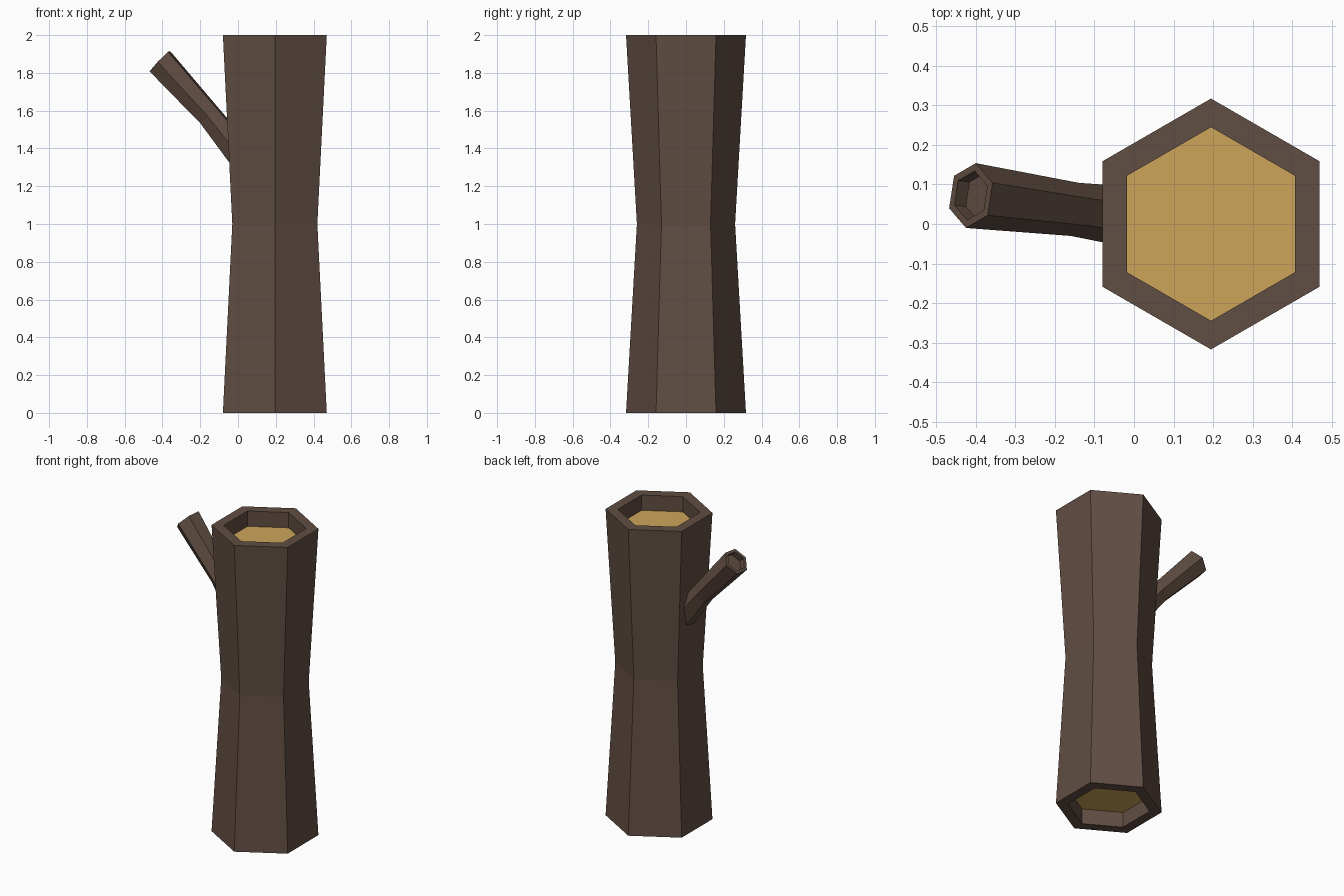
import bpy, bmesh, math
from mathutils import Vector

if "Cube" in bpy.data.objects:
    bpy.data.objects.remove(bpy.data.objects["Cube"])


def material(name, rgb):
    m = bpy.data.materials.new(name)
    m.diffuse_color = (*rgb, 1.0)
    m.use_nodes = True
    m.node_tree.nodes["Principled BSDF"].inputs["Base Color"].default_value = m.diffuse_color
    return m


BARK = material("bark_brown", (0.119, 0.0762, 0.0561))
WOOD = material("cut_wood_tan", (0.610, 0.376, 0.105))
SIDES = 6


def hex_ring(center, normal, ref, radius):
    """Six points around center, first one towards ref, in the plane of normal."""
    n = Vector(normal).normalized()
    u = Vector(ref)
    u = (u - n * u.dot(n)).normalized()
    v = n.cross(u)
    steps = [2 * math.pi * k / SIDES for k in range(SIDES)]
    return [Vector(center) + radius * (u * math.cos(a) + v * math.sin(a)) for a in steps]


def loft(name, rings, cap_material):
    """Skin the rings in order and cap both ends with the second material."""
    bm = bmesh.new()
    loops = [[bm.verts.new(p) for p in ring] for ring in rings]
    for a, b in zip(loops, loops[1:]):
        for i in range(SIDES):
            j = (i + 1) % SIDES
            bm.faces.new((a[i], a[j], b[j], b[i]))
    for cap in (loops[0][::-1], loops[-1]):
        bm.faces.new(cap).material_index = 1
    mesh = bpy.data.meshes.new(name)
    bm.to_mesh(mesh)
    bm.free()
    mesh.materials.append(BARK)
    mesh.materials.append(cap_material)
    obj = bpy.data.objects.new(name, mesh)
    bpy.context.collection.objects.link(obj)
    return obj


# Trunk: waisted hexagonal log with recessed cut wood at both ends (z, radius)
trunk_profile = [(0.1, 0.245), (0, 0.245), (0, 0.3175), (1, 0.26),
                 (2, 0.3175), (2, 0.245), (1.9, 0.245)]
loft("trunk", [hex_ring((0.195, 0, z), (0, 0, 1), (0, 1, 0), r)
               for z, r in trunk_profile], WOOD)

# Branch stub: bent hexagonal tube with a small hollow at its tip
ref = (0.013, 0.083, 0.002)
tip = Vector((-0.413, 0.072, 1.861))
tip_dir = Vector((-0.72, 0.09, 0.69)).normalized()
stations = [((0.09, 0.005, 1.27), (-0.62, 0.09, 0.78), 0.083),
            ((-0.15, 0.037, 1.572), (-0.65, 0.09, 0.76), 0.068),
            (tip, tip_dir, 0.083),
            (tip, tip_dir, 0.063),
            (tip - tip_dir * 0.04, tip_dir, 0.063)]
loft("branch", [hex_ring(c, n, ref, r) for c, n, r in stations], BARK)
